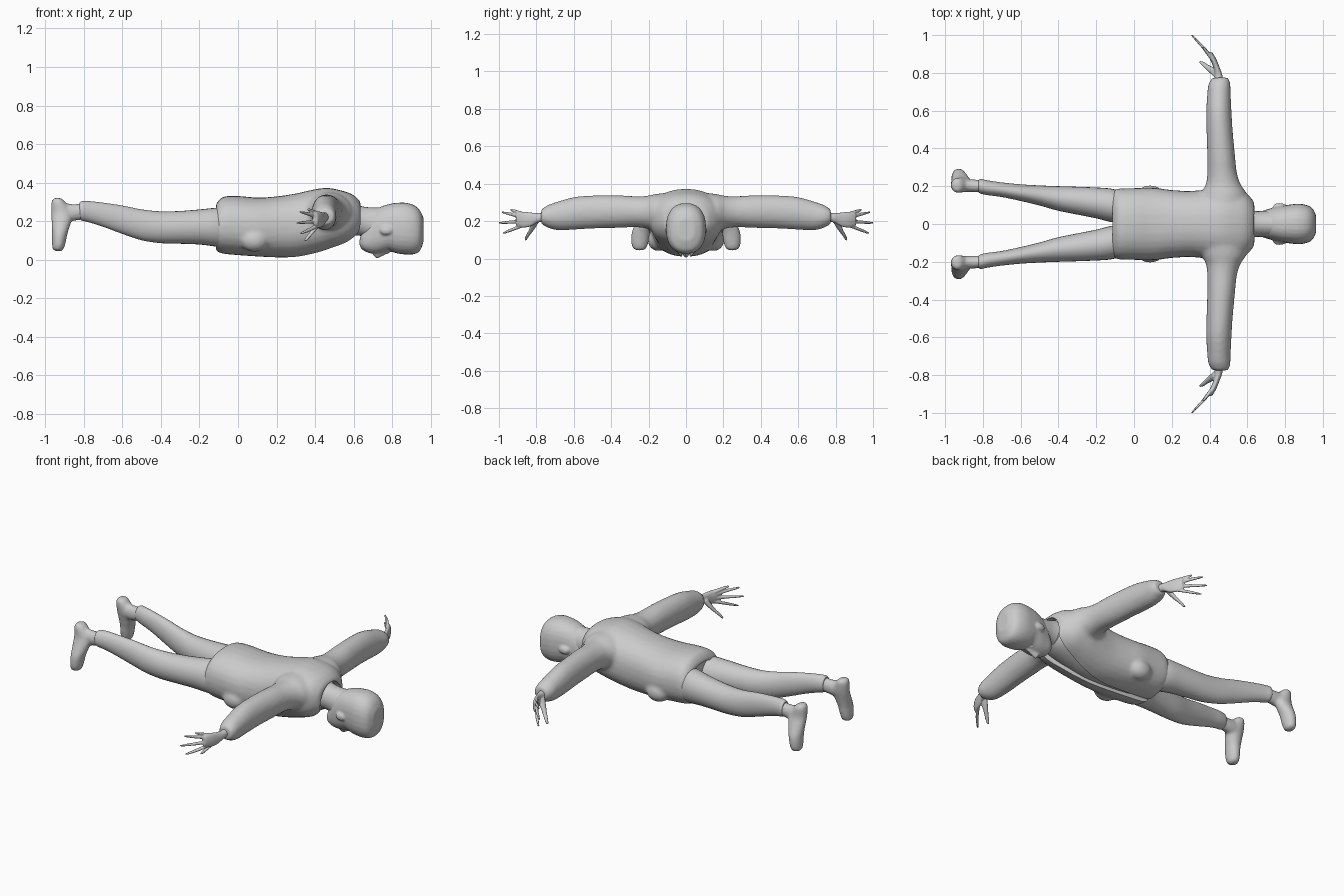
import bpy, bmesh, math
from mathutils import Vector

grey = bpy.data.materials.new("plain grey")
grey.diffuse_color = (0.6, 0.6, 0.6, 1)
ORDER = {"x": (0, 1, 2), "y": (1, 0, 2), "z": (2, 0, 1)}


def spline(p0, p1, p2, p3, t):
    return [0.5 * (2 * b + (c - a) * t + (2 * a - 5 * b + 4 * c - d) * t * t
                   + (3 * b - a - 3 * c + d) * t ** 3) for a, b, c, d in zip(p0, p1, p2, p3)]


def loft(name, axis, rows, sides=28, power=2.0, steps=4):
    """Smooth tube; rows are (position, lo_a, hi_a, lo_b, hi_b) across the axis."""
    pts = []
    for i in range(len(rows) - 1):
        quad = [rows[max(0, min(len(rows) - 1, i + k))] for k in (-1, 0, 1, 2)]
        pts += [spline(*quad, s / steps) for s in range(steps)]
    pts.append(rows[-1])
    bm = bmesh.new()
    rings = []
    for t, a0, a1, b0, b1 in pts:
        ring = []
        for k in range(sides):
            ang = 2 * math.pi * k / sides
            c, s = math.cos(ang), math.sin(ang)
            c = math.copysign(abs(c) ** (2 / power), c)
            s = math.copysign(abs(s) ** (2 / power), s)
            co = [0, 0, 0]
            vals = (t, (a0 + a1) / 2 + c * (a1 - a0) / 2, (b0 + b1) / 2 + s * (b1 - b0) / 2)
            for slot, v in zip(ORDER[axis], vals):
                co[slot] = v
            ring.append(bm.verts.new(co))
        rings.append(ring)
    for r, q in zip(rings, rings[1:]):
        for k in range(sides):
            n = (k + 1) % sides
            bm.faces.new((r[k], r[n], q[n], q[k]))
    bm.faces.new(rings[0])
    bm.faces.new(rings[-1])
    bmesh.ops.recalc_face_normals(bm, faces=bm.faces)
    return finish(name, bm)


def finish(name, bm):
    me = bpy.data.meshes.new(name)
    bm.to_mesh(me)
    bm.free()
    me.materials.append(grey)
    ob = bpy.data.objects.new(name, me)
    bpy.context.collection.objects.link(ob)
    return ob


def ball(name, loc, size):
    bm = bmesh.new()
    bmesh.ops.create_uvsphere(bm, u_segments=20, v_segments=12, radius=1)
    for v in bm.verts:
        v.co = Vector(a * b for a, b in zip(v.co, size)) + Vector(loc)
    return finish(name, bm)


def activate(ob):
    bpy.ops.object.select_all(action="DESELECT")
    ob.select_set(True)
    bpy.context.view_layer.objects.active = ob


def modify(ob, kind, **props):
    activate(ob)
    m = ob.modifiers.new(kind, kind)
    for k, v in props.items():
        setattr(m, k, v)
    bpy.ops.object.modifier_apply(modifier=m.name)


def fuse(name, parts, voxel, smooth):
    """Join parts and melt them into one skin."""
    activate(parts[0])
    for p in parts:
        p.select_set(True)
    if len(parts) > 1:
        bpy.ops.object.join()
    ob = bpy.context.object
    ob.name = name
    modify(ob, "REMESH", mode="VOXEL", voxel_size=voxel)
    if smooth:
        modify(ob, "SMOOTH", factor=0.5, iterations=smooth)
    return ob


def mirror(ob):
    modify(ob, "MIRROR", use_axis=(False, True, False), use_mirror_merge=False)


def shade(ob, angle=40):
    activate(ob)
    bpy.ops.object.shade_smooth_by_angle(angle=math.radians(angle))


# Jacket body, sleeves and pocket bulges
body = loft("body", "x", [
    (-0.115, -.175, .175, .045, .285), (-.08, -.187, .187, .03, .325), (0, -.19, .19, .022, .33),
    (.1, -.192, .192, .015, .322), (.2, -.18, .18, .01, .328), (.3, -.175, .175, .012, .343),
    (.4, -.185, .185, .03, .365), (.47, -.195, .195, .05, .372), (.55, -.19, .19, .075, .355),
    (.6, -.16, .16, .10, .335), (.637, -.115, .115, .13, .30)], power=2.3)
sleeve = loft("sleeve", "y", [
    (.08, .34, .60, .12, .355), (.16, .355, .595, .14, .345), (.21, .38, .565, .16, .335),
    (.27, .388, .545, .167, .333), (.36, .388, .535, .164, .338), (.5, .384, .522, .16, .337),
    (.6, .383, .516, .154, .328), (.69, .388, .512, .152, .303), (.74, .394, .51, .165, .285),
    (.775, .415, .50, .185, .262)])
mirror(sleeve)
pocket = ball("pocket", (.085, .15, .10), (.075, .055, .06))
mirror(pocket)
jacket = fuse("jacket", [body, sleeve, pocket], 0.011, 5)

# Jacket openings: front gap, hem and collar
gap = loft("front_gap_cutter", "x", [
    (-.2, -.02, .02, -.1, .06), (.2, -.022, .022, -.1, .04), (.4, -.045, .045, -.1, .07),
    (.55, -.08, .08, -.1, .13), (.7, -.11, .11, -.1, .2)], power=8)
hem = loft("hem_cutter", "x", [(-.2, -.165, .165, .055, .275), (-.08, -.165, .165, .055, .275)])
collar = loft("collar_cutter", "x", [(.575, -.095, .095, .08, .29), (.7, -.11, .11, .08, .295)])
for cutter in (gap, hem, collar):
    modify(jacket, "BOOLEAN", object=cutter, operation="DIFFERENCE", solver="EXACT")
    bpy.data.objects.remove(cutter)
shade(jacket)

# Shirt seen through the open front
shirt = loft("shirt", "x", [
    (-.1, -.15, .15, .06, .27), (.1, -.15, .15, .035, .29), (.3, -.15, .15, .032, .30),
    (.45, -.15, .15, .065, .32), (.56, -.13, .13, .10, .31), (.61, -.085, .085, .125, .28)])
shade(shirt)

# Trouser legs
leg = loft("trouser_legs", "x", [
    (-.06, .005, .17, .06, .27), (-.12, .01, .187, .068, .268), (-.2, .03, .193, .078, .26),
    (-.3, .05, .197, .082, .252), (-.4, .07, .20, .085, .25), (-.5, .098, .204, .10, .26),
    (-.6, .122, .21, .133, .28), (-.7, .143, .22, .17, .295), (-.77, .152, .23, .192, .303),
    (-.81, .16, .238, .202, .303), (-.822, .168, .232, .21, .295)])
mirror(leg)
shade(leg)

# Feet pointing down, toes turned outward
foot = loft("foot", "z", [
    (.044, -.95, -.918, .232, .262), (.055, -.963, -.905, .212, .284), (.09, -.966, -.895, .20, .293),
    (.14, -.966, -.884, .192, .29), (.19, -.968, -.868, .18, .27), (.24, -.97, -.86, .168, .25),
    (.29, -.97, -.89, .165, .245), (.312, -.963, -.91, .17, .238), (.32, -.95, -.925, .19, .22)])
ankle = loft("ankle", "x", [(-.79, .168, .232, .21, .293), (-.86, .168, .236, .20, .288),
                            (-.93, .17, .24, .19, .30)])
feet = fuse("feet", [foot, ankle], 0.009, 4)
mirror(feet)
shade(feet)

# Hands: palm, four fingers and a thumb
hand = [loft("palm", "y", [
    (.74, .425, .475, .195, .25), (.79, .427, .467, .193, .243), (.83, .42, .453, .172, .246),
    (.87, .403, .437, .165, .25), (.90, .39, .42, .172, .247), (.91, .39, .412, .18, .235)])]
for z0, z1, tip in ((.236, .262, .94), (.220, .248, .985), (.200, .19, 1.0), (.180, .135, .98)):
    rows = []
    for k, r in enumerate((.013, .012, .011, .0095, .006)):
        f = k / 4
        y = .865 + (tip - .865) * f
        x = .42 - .75 * (y - .865) - 0.6 * max(0, y - .93) * .3
        z = z0 + (z1 - z0) * f
        rows.append((y, x - r, x + r, z - r * .85, z + r * .85))
    hand.append(loft("finger", "y", rows, 12))
hand.append(loft("thumb", "z", [
    (.215, .415, .45, .775, .82), (.18, .395, .43, .795, .832), (.15, .377, .405, .815, .842),
    (.12, .354, .378, .838, .858), (.097, .342, .357, .852, .864)], 12))
hands = fuse("hands", hand, 0.0045, 1)
mirror(hands)
shade(hands, 60)

# Neck
neck = loft("neck", "x", [
    (.54, -.085, .085, .11, .31), (.6, -.075, .075, .125, .29), (.65, -.068, .068, .12, .275),
    (.70, -.07, .07, .10, .27), (.75, -.07, .07, .10, .27)])
shade(neck)

# Head with jaw, nose, ears and a cap of hair
skull = loft("skull", "x", [
    (.632, -.025, .025, .07, .11), (.645, -.05, .05, .052, .14), (.67, -.066, .066, .038, .18),
    (.70, -.076, .076, .03, .245), (.74, -.087, .087, .033, .273), (.785, -.096, .096, .044, .288),
    (.82, -.102, .102, .033, .294), (.87, -.107, .107, .026, .295), (.915, -.10, .10, .028, .282),
    (.945, -.082, .082, .045, .255), (.964, -.045, .045, .095, .215)], power=2.35)
nose = loft("nose", "x", [(.705, -.018, .018, .018, .06), (.722, -.019, .019, .004, .06),
                          (.745, -.013, .013, .015, .06), (.79, -.01, .01, .034, .07)], 12)
ear = ball("ear", (.77, .097, .15), (.032, .014, .022))
mirror(ear)
head = fuse("head", [skull, nose, ear], 0.0075, 2)
for sy in (-1, 1):
    socket = ball("eye_socket_cutter", (.785, sy * .043, .032), (.02, .027, .022))
    modify(head, "BOOLEAN", object=socket, operation="DIFFERENCE", solver="EXACT")
    bpy.data.objects.remove(socket)
shade(head)
